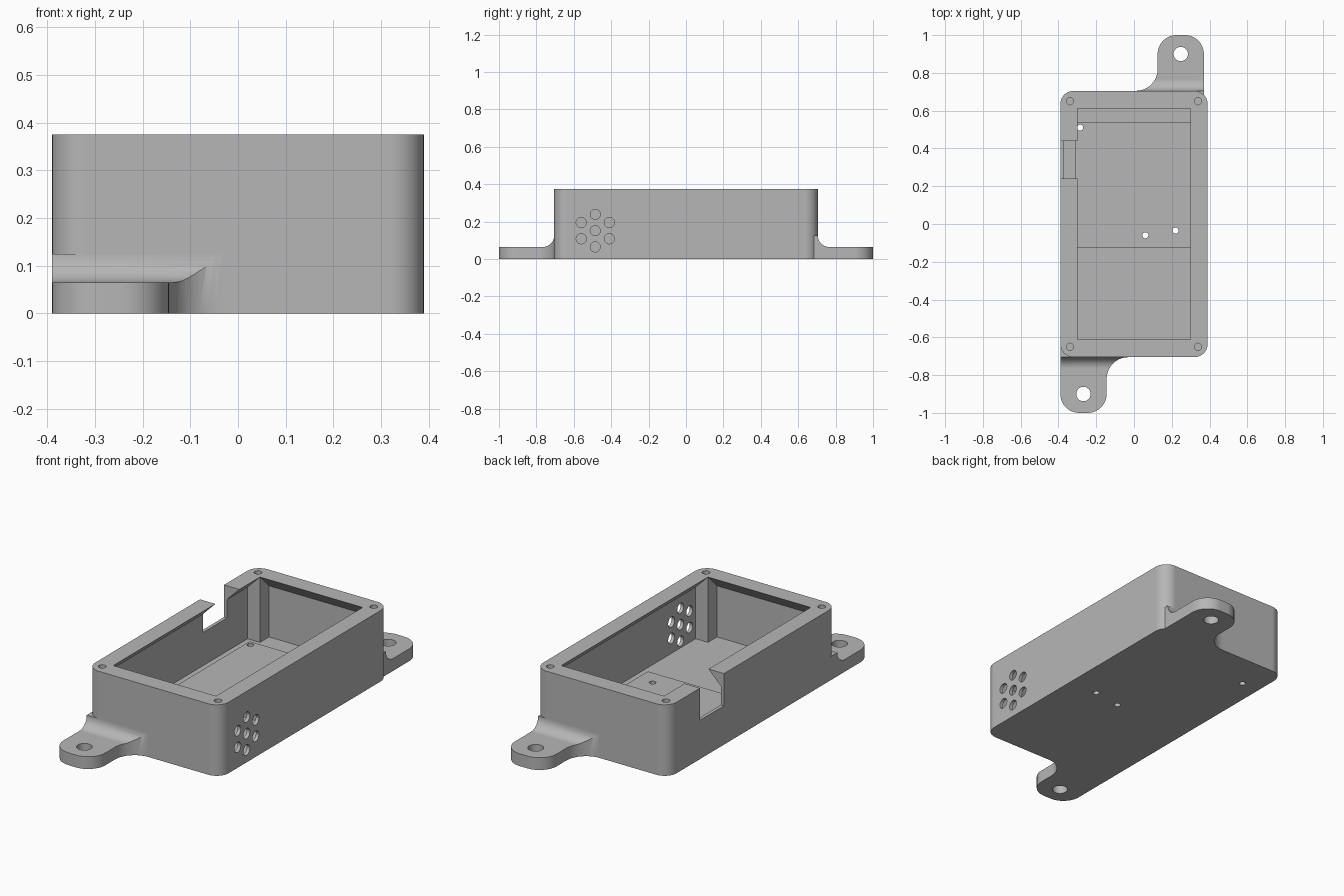
import bpy, bmesh
from math import cos, sin, radians, pi

cube = bpy.data.objects.get("Cube")
if cube:
    bpy.data.objects.remove(cube, do_unlink=True)

grey = bpy.data.materials.new("plain grey")
grey.use_nodes = True
grey.diffuse_color = (0.47, 0.47, 0.47, 1)
grey.node_tree.nodes["Principled BSDF"].inputs["Base Color"].default_value = grey.diffuse_color

HX, HY, TOP = 0.39, 0.705, 0.375      # half width, half length, height
OX, OY = 0.30, 0.612                  # half size of the top opening
WALL, FLOOR, PAD = 0.018, 0.03, 0.06
SLAB, FILLET = 0.065, 0.06


def arc(cx, cy, r, a0, a1, n=10):
    return [(cx + r * cos(radians(a0 + (a1 - a0) * i / n)),
             cy + r * sin(radians(a0 + (a1 - a0) * i / n))) for i in range(n + 1)]


def prism(name, points, axis, lo, hi):
    """Extrude a closed 2D outline along one axis; the outline uses the other two in order."""
    def place(p, d):
        return {"x": (d, p[0], p[1]), "y": (p[0], d, p[1]), "z": (p[0], p[1], d)}[axis]
    bm = bmesh.new()
    a = [bm.verts.new(place(p, lo)) for p in points]
    b = [bm.verts.new(place(p, hi)) for p in points]
    bm.faces.new(a)
    bm.faces.new(b)
    for i in range(len(a)):
        j = (i + 1) % len(a)
        bm.faces.new((a[i], a[j], b[j], b[i]))
    bmesh.ops.recalc_face_normals(bm, faces=bm.faces)
    mesh = bpy.data.meshes.new(name)
    bm.to_mesh(mesh)
    bm.free()
    mesh.materials.append(grey)
    obj = bpy.data.objects.new(name, mesh)
    bpy.context.collection.objects.link(obj)
    return obj


def box(name, x0, x1, y0, y1, z0, z1):
    return prism(name, [(x0, y0), (x1, y0), (x1, y1), (x0, y1)], "z", z0, z1)


def cylinder(name, u, v, r, axis, lo, hi, n=28):
    return prism(name, arc(u, v, r, 0, 360, n)[:-1], axis, lo, hi)


def combine(target, tool, operation):
    mod = target.modifiers.new("cut", "BOOLEAN")
    mod.operation, mod.object, mod.solver = operation, tool, "EXACT"
    bpy.context.view_layer.objects.active = target
    bpy.ops.object.modifier_apply(modifier=mod.name)
    bpy.data.objects.remove(tool, do_unlink=True)


# Rounded outer block
R = 0.07
outline = []
for sx, sy, a in ((1, 1, 0), (-1, 1, 90), (-1, -1, 180), (1, -1, 270)):
    outline += arc(sx * (HX - R), sy * (HY - R), R, a, a + 90)
case = prism("enclosure", outline, "z", 0, TOP)

# Mounting tabs: plan outline with one flared side, trimmed by a filleted side profile
W, END, FLARE = 0.1225, 0.10, 0.115
plan = [(-W, HY - R)] + arc(-W + END, 1 - END, END, 180, 90) + arc(W - END, 1 - END, END, 90, 0)
plan += arc(W + FLARE, HY + FLARE, FLARE, 180, 270) + [(W + FLARE, HY - R)]
side = [(0.6, 0), (1.1, 0), (1.1, SLAB)]
side += arc(HY + FILLET, SLAB + FILLET, FILLET, 270, 180) + [(0.6, SLAB + FILLET)]
tabs = ((-0.2675, 1), (0.2475, -1))
for cx, s in tabs:
    tab = prism("mounting_tab", [(cx + s * u, -s * v) for u, v in plan], "z", 0, 0.3)
    trim = prism("tab_trim", [(-s * v, z) for v, z in side], "x", -1, 1)
    combine(tab, trim, "INTERSECT")
    combine(case, tab, "UNION")


# Cavity: two crossing channels leave corner posts and a sloped lip under the rim
def channel(inner, opening):
    slope = TOP - (inner - opening)
    half = [(inner, FLOOR), (inner, slope), (opening, TOP), (opening, TOP + 0.1)]
    return half + [(-u, z) for u, z in reversed(half)]


combine(case, prism("cavity_wide", channel(HX - WALL, OX), "y", -OY, OY), "DIFFERENCE")
combine(case, prism("cavity_long", channel(HY - WALL, OY), "x", -OX, OX), "DIFFERENCE")

# Raised board platform, then the cable notch in the side wall
combine(case, box("platform", -0.31, 0.31, -0.125, 0.54, 0.01, PAD), "UNION")
combine(case, box("notch", -0.5, -0.25, 0.24, 0.44, 0.205, 0.6), "DIFFERENCE")

# Tab holes, platform holes and blind screw holes
for cx, s in tabs:
    combine(case, cylinder("tab_hole", cx, -s * 0.9, 0.038, "z", -0.1, 0.2), "DIFFERENCE")
for x, y in ((-0.285, 0.51), (0.06, -0.06), (0.22, -0.035)):
    combine(case, cylinder("board_hole", x, y, 0.016, "z", -0.1, 0.1), "DIFFERENCE")
for sx in (-1, 1):
    for sy in (-1, 1):
        combine(case, cylinder("screw_hole", sx * 0.338, sy * 0.65, 0.019, "z", 0.15, 0.5),
                "DIFFERENCE")

# Vent: one hole ringed by six
vents = [(-0.485, 0.152)] + arc(-0.485, 0.152, 0.087, 90, 450, 6)[:-1]
for y, z in vents:
    combine(case, cylinder("vent_hole", y, z, 0.027, "x", 0.33, 0.5), "DIFFERENCE")

# Smooth rounds with crisp edges
bpy.ops.object.select_all(action="DESELECT")
case.select_set(True)
bpy.context.view_layer.objects.active = case
bpy.ops.object.shade_smooth_by_angle(angle=radians(30))
weighted = case.modifiers.new("weighted_normals", "WEIGHTED_NORMAL")
weighted.keep_sharp = True
